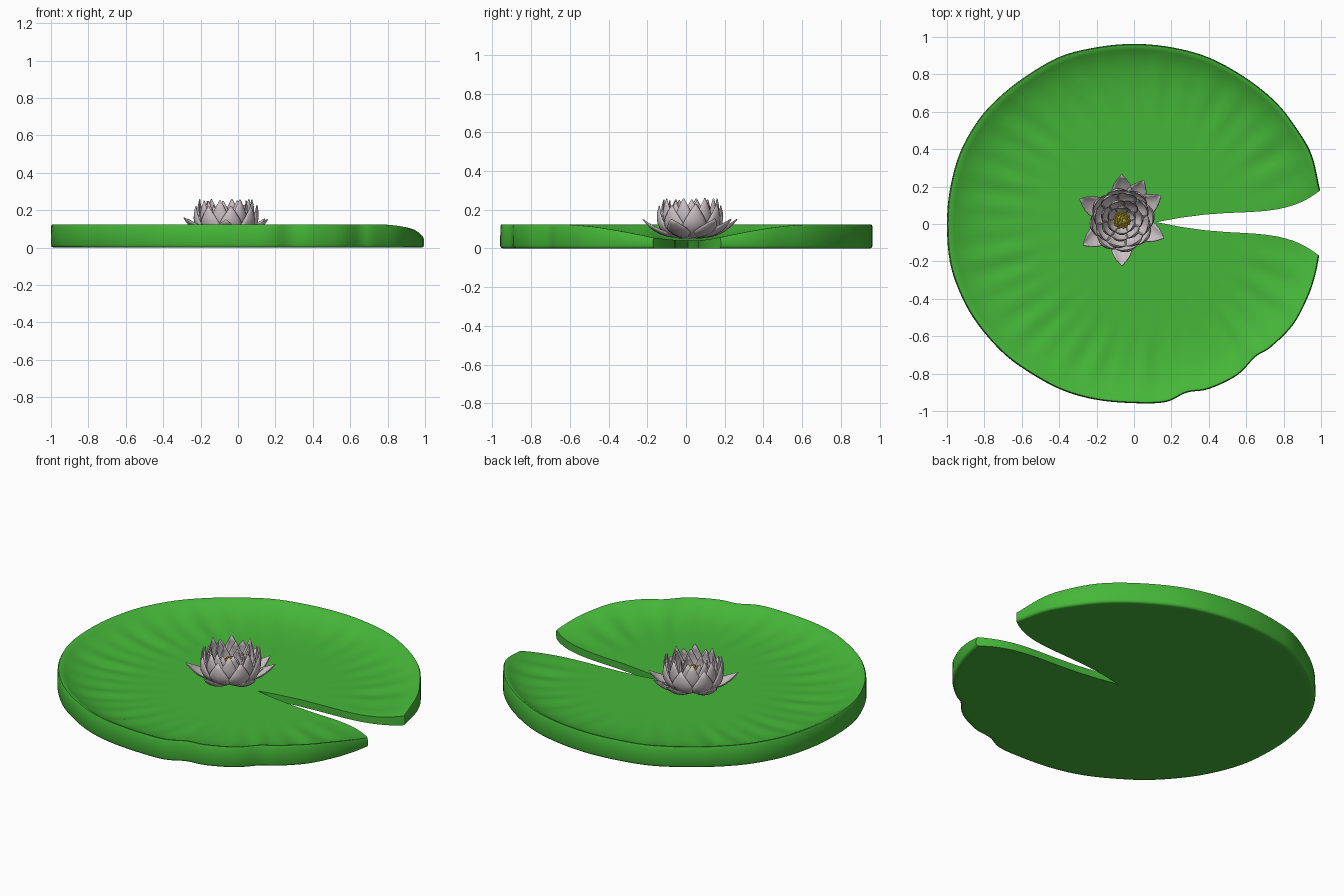
import bpy, bmesh, math, random
from mathutils import Vector

if "Cube" in bpy.data.objects:
    bpy.data.objects.remove(bpy.data.objects["Cube"])

random.seed(4)


def material(name, rgb):
    m = bpy.data.materials.new(name)
    m.diffuse_color = (*rgb, 1)
    m.use_nodes = True
    m.node_tree.nodes["Principled BSDF"].inputs["Base Color"].default_value = m.diffuse_color
    return m


GREEN = material("leaf green", (0.06, 0.47, 0.04))
PETAL = material("pale petal", (0.60, 0.53, 0.55))
YELLOW = material("stamen yellow", (0.62, 0.50, 0.04))


def finish(bm, name, mat, angle):
    bmesh.ops.recalc_face_normals(bm, faces=bm.faces)
    me = bpy.data.meshes.new(name)
    bm.to_mesh(me)
    bm.free()
    ob = bpy.data.objects.new(name, me)
    bpy.context.collection.objects.link(ob)
    me.materials.append(mat)
    bpy.ops.object.select_all(action='DESELECT')
    bpy.context.view_layer.objects.active = ob
    ob.select_set(True)
    bpy.ops.object.shade_smooth_by_angle(angle=math.radians(angle))
    return ob


# ---- lily pad: outer edge from the upper notch tip round to the lower one
EDGE = [(.995, .18), (.95, .37), (.87, .51), (.76, .65), (.6, .78), (.4, .89), (.2, .945),
        (0, .963), (-.2, .945), (-.4, .893), (-.6, .775), (-.75, .65), (-.85, .53),
        (-.935, .37), (-.985, .18), (-1, 0), (-.985, -.2), (-.93, -.37), (-.84, -.53),
        (-.7, -.69), (-.55, -.8), (-.38, -.89), (-.2, -.94), (0, -.958), (.17, -.952),
        (.28, -.902), (.4, -.882), (.55, -.81), (.65, -.71), (.73, -.66), (.85, -.54),
        (.93, -.39), (.97, -.27), (.99, -.17)]


def smooth_path(pts, n):
    p = [Vector(q) for q in pts]
    p = [2 * p[0] - p[1]] + p + [2 * p[-1] - p[-2]]
    out = []
    for a, b, c, d in zip(p, p[1:], p[2:], p[3:]):
        for k in range(n):
            t = k / n
            out.append(.5 * (2 * b + (c - a) * t + (2 * a - 5 * b + 4 * c - d) * t * t
                             + (3 * b - a - 3 * c + d) * t ** 3))
    return out + [p[-2]]


def make_pad():
    bm = bmesh.new()
    heart = Vector((.12, .01))
    edge = smooth_path(EDGE, 5)
    floor = .042
    ts = [0, .15, .3, .43, .55, .62, .68, .74, .79, .84, .88, .91, .94, .965, .985]
    cols = []
    for i, p in enumerate(edge):
        # columns beside the notch bend towards it
        bend = .54 * (max(0, 1 - i / 14) ** 2 * -1 + max(0, 1 - (len(edge) - 1 - i) / 14) ** 2)
        h = .125
        if p.x > 0:
            s = min(1, max(0, (abs(p.y) - .17) / .52))
            h = .055 + .07 * math.sin(s * math.pi / 2)
        ang = math.atan2(p.y, p.x)
        wave = .004 * math.sin(ang * 36) + .002 * math.sin(ang * 23)

        def at(t, z):
            q = heart + (p - heart) * t
            return bm.verts.new((q.x, q.y + bend * t ** 3 * (1 - t), z))

        top = []
        for t in ts:
            u = max(0, (t - .57) / .415)
            z = floor + (h - floor) * (.5 * u ** 2 + .5 * u ** 5)
            top.append(at(t, z + wave * math.sin(math.pi * min(1, u))))
        rim = [at(.994, h), at(.999, h - .01), at(1, h * .5), at(1, .014), at(.996, .004)]
        bottom = [at(t, 0) for t in ts]
        cols.append((top, rim, bottom))
    for a, b in zip(cols, cols[1:]):
        la, lb = a[0] + a[1] + a[2][::-1], b[0] + b[1] + b[2][::-1]
        for k in range(len(la) - 1):
            bm.faces.new((la[k], la[k + 1], lb[k + 1], lb[k]))
    # walls of the notch
    for top, rim, bottom in (cols[0], cols[-1]):
        for k in range(len(ts) - 1):
            bm.faces.new((top[k], top[k + 1], bottom[k + 1], bottom[k]))
        bm.faces.new([top[-1]] + rim + [bottom[-1]])
    bmesh.ops.remove_doubles(bm, verts=bm.verts, dist=1e-5)
    return finish(bm, "lily_pad", GREEN, 50)


make_pad()

# ---- flower
CX, CY = -.065, .02
WIDTH = [.35, .62, .85, .97, 1, .93, .75, .45, .04]


def add_petal(bm, angle, path, width, cup):
    """Cupped leaf shape swept along a bent path of (radius, height)."""
    p0, p1, p2 = (Vector(p) for p in path)
    c, s = math.cos(angle), math.sin(angle)
    rows = []
    for i, w in enumerate(WIDTH):
        t = i / (len(WIDTH) - 1)
        q = p0 * (1 - t) ** 2 + p1 * 2 * t * (1 - t) + p2 * t * t
        d = ((p1 - p0) * (1 - t) + (p2 - p1) * t).normalized()
        row = []
        for k in range(-3, 4):
            v = k / 3
            lift = cup * w * v * v
            r, z = q.x - d.y * lift, q.y + d.x * lift
            y = width * w * v
            row.append(bm.verts.new((CX + r * c - y * s, CY + r * s + y * c, z)))
        rows.append(row)
    for a, b in zip(rows, rows[1:]):
        for k in range(6):
            bm.faces.new((a[k], a[k + 1], b[k + 1], b[k]))


def make_layer(name, degrees, path, width, cup):
    bm = bmesh.new()
    for a in degrees:
        j = random.uniform(-.006, .006)
        tip = (path[2][0] + j, path[2][1] + j)
        add_petal(bm, math.radians(a), (path[0], path[1], tip), width, cup)
    ob = finish(bm, name, PETAL, 60)
    mod = ob.modifiers.new("thickness", 'SOLIDIFY')
    mod.thickness = .005
    mod.offset = 0


def ring(n, start):
    return [start + 360 * k / n for k in range(n)]


make_layer("outer_petals", [90, 61, 32, -23, -90, -147, 153],
           ((.04, .058), (.17, .05), (.247, .155)), .056, .02)
make_layer("bowl_petals", ring(8, 10), ((.05, .052), (.205, .075), (.165, .225)), .062, .022)
make_layer("tall_petals", ring(8, 32), ((.05, .06), (.185, .09), (.14, .255)), .054, .02)
make_layer("inner_petals", ring(7, 5), ((.04, .06), (.135, .11), (.105, .248)), .045, .018)
make_layer("heart_petals", ring(6, 30), ((.03, .07), (.095, .12), (.07, .222)), .036, .014)

# ---- yellow centre: a dome covered with small beads
bm = bmesh.new()


def ball(x, y, z, r, sub):
    made = bmesh.ops.create_icosphere(bm, subdivisions=sub, radius=r)
    bmesh.ops.translate(bm, verts=made["verts"], vec=(CX + x, CY + y, z))


ball(0, 0, .145, .042, 2)
for k in range(36):
    h = 1 - k / 36
    a = k * 2.39996
    f = math.sqrt(1 - h * h)
    ball(.042 * f * math.cos(a), .042 * f * math.sin(a), .145 + .042 * h, .009, 1)
finish(bm, "flower_centre", YELLOW, 40)
